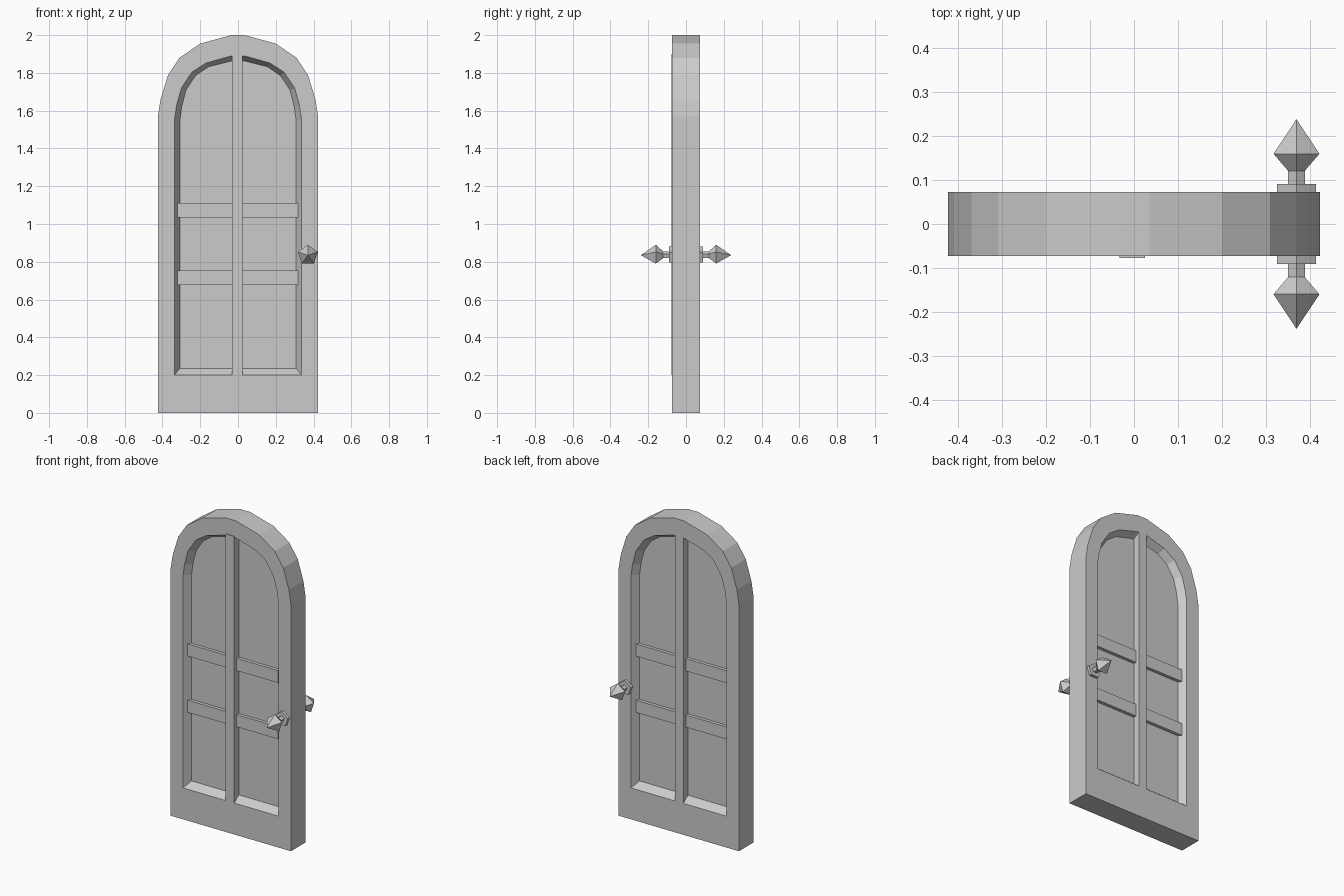
import bpy, bmesh, math

if "Cube" in bpy.data.objects:
    bpy.data.objects.remove(bpy.data.objects["Cube"])


def finish(name, bm):
    bmesh.ops.recalc_face_normals(bm, faces=bm.faces)
    mesh = bpy.data.meshes.new(name)
    bm.to_mesh(mesh)
    bm.free()
    obj = bpy.data.objects.new(name, mesh)
    bpy.context.collection.objects.link(obj)
    return obj


def loft(name, rings):
    """Skin a list of equal-sized vertex rings and cap both ends."""
    bm = bmesh.new()
    loops = [[bm.verts.new(p) for p in ring] for ring in rings]
    n = len(loops[0])
    for a, b in zip(loops, loops[1:]):
        for i in range(n):
            j = (i + 1) % n
            bm.faces.new((a[i], a[j], b[j], b[i]))
    bm.faces.new(loops[0])
    bm.faces.new(loops[-1])
    return finish(name, bm)


def box(name, x0, x1, y0, y1, z0, z1):
    return loft(name, [[(x0, y, z0), (x1, y, z0), (x1, y, z1), (x0, y, z1)]
                       for y in (y0, y1)])


def arch(half, y):
    """Mirror a right-hand half outline into a closed ring at depth y."""
    return [(x, y, z) for x, z in half] + [(-x, y, z) for x, z in reversed(half)]


# Half outlines: slab edge, front of the opening, recessed panel
outer = [(.424, 0), (.424, 1.57), (.41, 1.66), (.37, 1.79), (.31, 1.88), (.2, 1.955), (.035, 2)]
opening = [(.336, .2), (.336, 1.555), (.325, 1.63), (.3, 1.72), (.245, 1.803), (.17, 1.852), (.035, 1.89)]
panel = [(.308, .235), (.308, 1.545), (.298, 1.62), (.275, 1.71), (.225, 1.785), (.157, 1.832), (.035, 1.863)]

# Arched door slab with bevelled recess on both faces
T, P = .073, .028
loft("door_slab", [arch(panel, -P), arch(opening, -T), arch(outer, -T),
                   arch(outer, T), arch(opening, T), arch(panel, P)])

# Centre bar and two cross rails, running through to both faces
box("centre_bar", -.033, .025, -.078, .073, .2, 1.9)
for i, z in enumerate((.715, 1.073)):
    box(f"cross_rail_{i + 1}", -.322, .317, -.049, .049, z - .039, z + .039)

# Five-sided rose, stem and pointed knob on each face
parts = {
    "handle_rose": [(.07, .047), (.091, .047)],
    "handle_stem": [(.088, .02), (.126, .02)],
    "handle_knob": [(.121, .02), (.16, .055), (.238, .0005)],
}
for side, label in ((-1, "front"), (1, "back")):
    for name, profile in parts.items():
        loft(f"{name}_{label}", [
            [(.37 + r * math.sin(k * math.tau / 5), side * y, .835 + r * math.cos(k * math.tau / 5))
             for k in range(5)] for y, r in profile])
